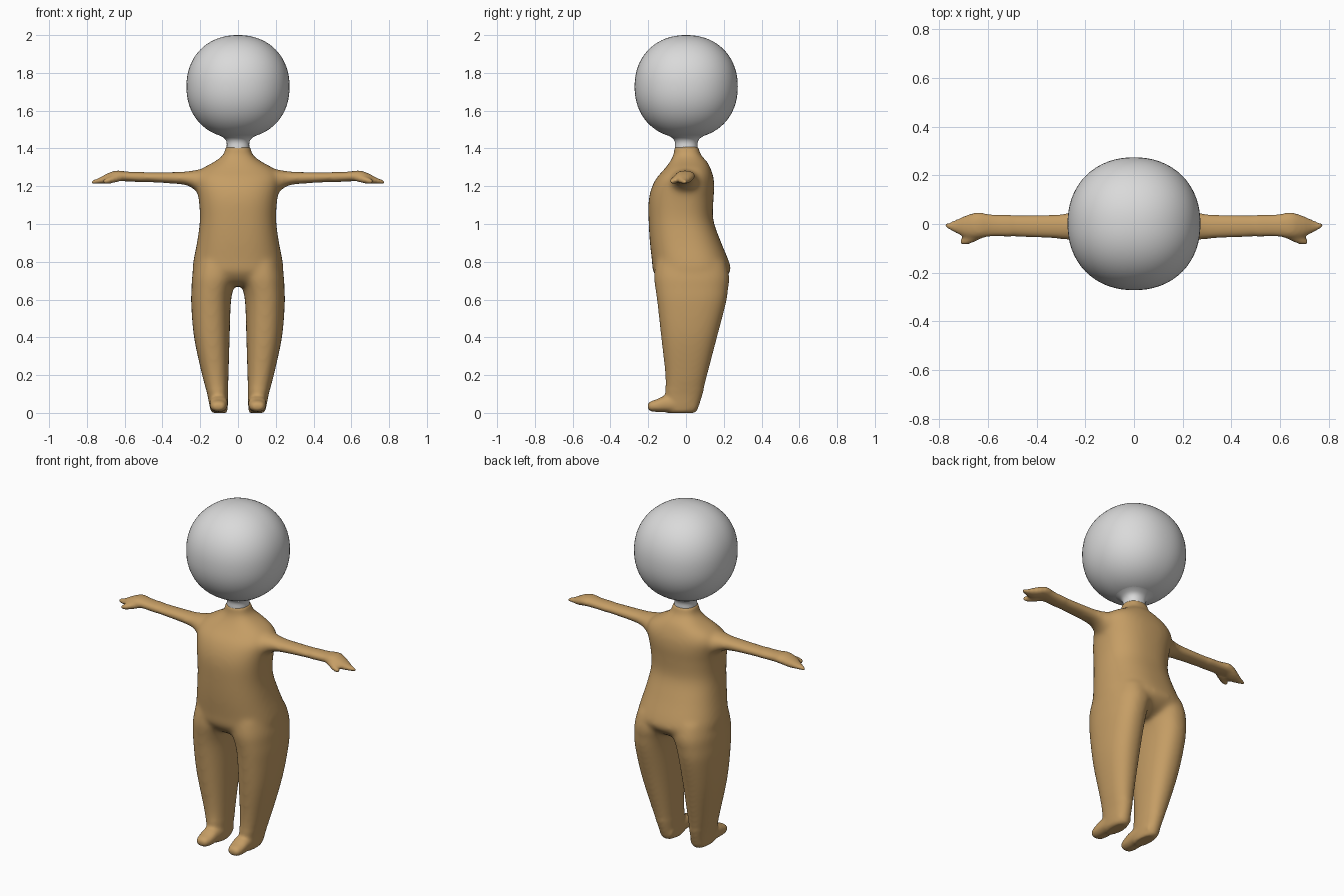
import bpy, bmesh, math
from mathutils import Vector

if "Cube" in bpy.data.objects:
    bpy.data.objects.remove(bpy.data.objects["Cube"])


def material(name, rgb):
    m = bpy.data.materials.new(name)
    m.diffuse_color = (*rgb, 1)
    m.use_nodes = True
    m.node_tree.nodes["Principled BSDF"].inputs["Base Color"].default_value = m.diffuse_color
    return m


TAN = material("tan", (0.56, 0.34, 0.13))
GREY = material("grey", (0.70, 0.70, 0.70))


def spline(rows, steps=4):
    """Catmull-Rom interpolation between cross-section rows."""
    out = []
    for i in range(len(rows) - 1):
        p0, p1 = rows[max(i - 1, 0)], rows[i]
        p2, p3 = rows[i + 1], rows[min(i + 2, len(rows) - 1)]
        for s in range(steps):
            t = s / steps
            out.append([0.5 * (2 * b + (c - a) * t + (2 * a - 5 * b + 4 * c - d) * t * t
                               + (3 * b - a - 3 * c + d) * t ** 3)
                        for a, b, c, d in zip(p0, p1, p2, p3)])
    return out + [list(rows[-1])]


def loft(bm, rows, axis, power=2.3, side=1, n=40):
    """Skin superellipse sections; a row is (position, min u, max u, min v, max v)."""
    rings = []
    for p, u0, u1, v0, v1 in spline(rows):
        ring = []
        for k in range(n):
            a = 2 * math.pi * k / n
            c, s = math.cos(a), math.sin(a)
            u = (u0 + u1) / 2 + (u1 - u0) / 2 * math.copysign(abs(c) ** (2 / power), c)
            v = (v0 + v1) / 2 + (v1 - v0) / 2 * math.copysign(abs(s) ** (2 / power), s)
            x, y, z = {"x": (p, u, v), "y": (u, p, v), "z": (u, v, p)}[axis]
            ring.append(bm.verts.new((x * side, y, z)))
        rings.append(ring)
    for r, q in zip(rings, rings[1:]):
        for k in range(n):
            bm.faces.new((r[k], r[(k + 1) % n], q[(k + 1) % n], q[k]))
    bm.faces.new(rings[0])
    bm.faces.new(rings[-1])


def finish(bm, name, mat):
    bmesh.ops.recalc_face_normals(bm, faces=bm.faces)
    me = bpy.data.meshes.new(name)
    bm.to_mesh(me)
    bm.free()
    me.materials.append(mat)
    ob = bpy.data.objects.new(name, me)
    bpy.context.collection.objects.link(ob)
    me.shade_smooth()
    return ob


# Torso: (z, half width, front y, back y)
torso = [(0.67, 0.17, -0.09, 0.12), (0.70, 0.22, -0.14, 0.19), (0.75, 0.24, -0.175, 0.235),
         (0.80, 0.237, -0.18, 0.228), (0.91, 0.216, -0.192, 0.183), (1.02, 0.202, -0.198, 0.145),
         (1.12, 0.207, -0.198, 0.145), (1.19, 0.218, -0.183, 0.15), (1.245, 0.225, -0.155, 0.146),
         (1.29, 0.195, -0.115, 0.132), (1.33, 0.125, -0.085, 0.112), (1.365, 0.08, -0.067, 0.08),
         (1.41, 0.064, -0.06, 0.065)]
# Leg: (z, inner x, outer x, front y, back y)
leg = [(0.0, 0.062, 0.135, -0.10, 0.045), (0.02, 0.055, 0.147, -0.11, 0.062),
       (0.10, 0.053, 0.163, -0.11, 0.088), (0.20, 0.05, 0.19, -0.11, 0.113),
       (0.40, 0.044, 0.233, -0.132, 0.165), (0.58, 0.038, 0.248, -0.152, 0.212),
       (0.66, 0.024, 0.246, -0.163, 0.224), (0.72, 0.004, 0.243, -0.17, 0.23),
       (0.80, 0.01, 0.225, -0.16, 0.21)]
# Foot: (y, inner x, outer x, bottom z, top z)
foot = [(-0.203, 0.085, 0.125, 0.025, 0.045), (-0.19, 0.068, 0.14, 0.01, 0.06),
        (-0.155, 0.058, 0.148, 0.005, 0.072), (-0.11, 0.054, 0.15, 0.004, 0.09),
        (0.0, 0.054, 0.15, 0.002, 0.10), (0.05, 0.06, 0.14, 0.005, 0.08)]
# Arm with hand: (x, front y, back y, bottom z, top z)
arm = [(0.12, -0.11, 0.10, 1.12, 1.28), (0.21, -0.085, 0.07, 1.165, 1.288),
       (0.26, -0.068, 0.05, 1.20, 1.28), (0.34, -0.062, 0.041, 1.213, 1.276),
       (0.56, -0.052, 0.038, 1.224, 1.276), (0.64, -0.058, 0.048, 1.226, 1.283),
       (0.69, -0.055, 0.036, 1.215, 1.268), (0.74, -0.034, 0.014, 1.213, 1.242),
       (0.775, -0.014, 0.002, 1.212, 1.232)]
# Thumb
thumb = [(0.61, -0.052, -0.01, 1.23, 1.265), (0.66, -0.076, -0.025, 1.217, 1.257),
         (0.69, -0.086, -0.05, 1.213, 1.245), (0.715, -0.083, -0.063, 1.215, 1.235)]

bm = bmesh.new()
loft(bm, [(z, -w, w, f, b) for z, w, f, b in torso], "z", 2.4)
for side in (1, -1):
    loft(bm, leg, "z", 2.3, side)
    loft(bm, foot, "y", 2.3, side)
    loft(bm, arm, "x", 2.1, side)
    loft(bm, thumb, "x", 2.0, side)
body = finish(bm, "body_suit", TAN)

# Fuse the limbs into one skin
bpy.context.view_layer.objects.active = body
body.select_set(True)
fuse = body.modifiers.new("fuse", "REMESH")
fuse.mode = "VOXEL"
fuse.voxel_size = 0.009
fuse.use_smooth_shade = True
bpy.ops.object.modifier_apply(modifier=fuse.name)

# Soften the joins, keeping hands and feet crisp
bm = bmesh.new()
bm.from_mesh(body.data)
joins = [v for v in bm.verts if abs(v.co.x) < 0.5 and 0.13 < v.co.z < 1.37]
for verts, count in ((joins, 14), (list(bm.verts), 3)):
    for _ in range(count):
        bmesh.ops.smooth_vert(bm, verts=verts, factor=0.5,
                              use_axis_x=True, use_axis_y=True, use_axis_z=True)
for f in bm.faces:
    f.smooth = True
    f.material_index = 0
# Rest the soles on the ground
low = min(v.co.z for v in bm.verts)
for v in bm.verts:
    if v.co.z < 0.1:
        v.co.z -= low * (1 - v.co.z / 0.1)
bm.to_mesh(body.data)
bm.free()
if not body.data.materials:
    body.data.materials.append(TAN)

# Head: slightly squared ball
bm = bmesh.new()
bmesh.ops.create_uvsphere(bm, u_segments=64, v_segments=40, radius=1)
for v in bm.verts:
    d = sum(abs(c) ** 2.15 for c in v.co) ** (1 / 2.15)
    v.co = v.co / d * 0.273 + Vector((0, 0.001, 1.727))
finish(bm, "head", GREY)

# Neck flaring up into the head
bm = bmesh.new()
neck = [(1.37, 0.055), (1.40, 0.06), (1.43, 0.06), (1.45, 0.069), (1.465, 0.09),
        (1.48, 0.122), (1.50, 0.145)]
loft(bm, [(z, -r, r, 0.002 - r, 0.002 + r) for z, r in neck], "z", 2.2)
finish(bm, "neck", GREY)
